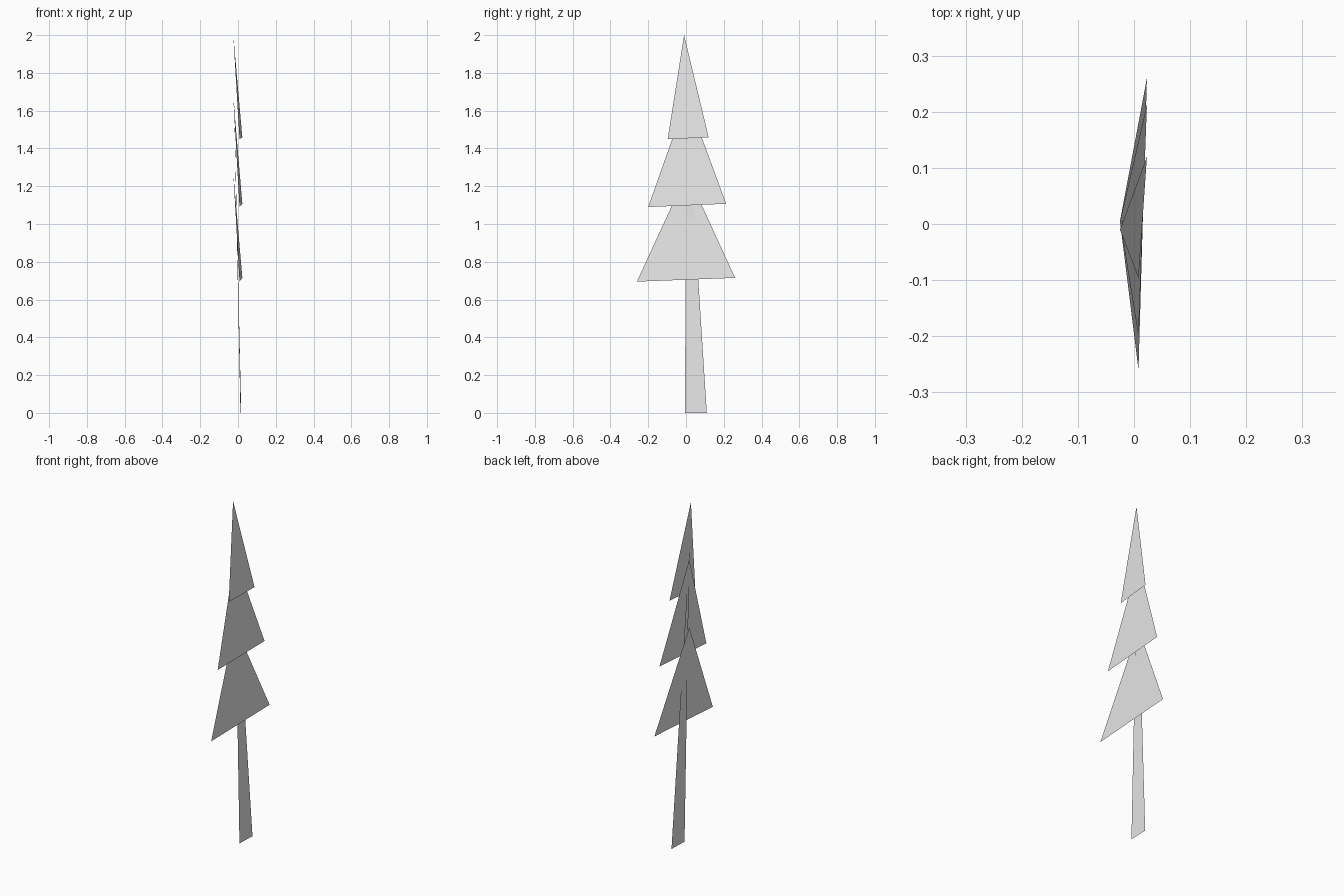
import bpy

cube = bpy.data.objects.get("Cube")
if cube:
    bpy.data.objects.remove(cube, do_unlink=True)

# One plain grey for the whole tree
grey = bpy.data.materials.new("light_grey")
grey.use_nodes = True
colour = (0.8, 0.8, 0.8, 1.0)
grey.diffuse_color = colour
grey.node_tree.nodes["Principled BSDF"].inputs["Base Color"].default_value = colour


def flat_triangle(name, front, back, tip):
    """Single flat sheet from a front corner, a back corner and a tip."""
    mesh = bpy.data.meshes.new(name)
    mesh.from_pydata([front, back, tip], [], [range(3)])
    mesh.materials.append(grey)
    obj = bpy.data.objects.new(name, mesh)
    bpy.context.collection.objects.link(obj)
    return obj


# Trunk: a long sliver that leans back and runs up behind the foliage
flat_triangle("trunk", (0.013, -0.005, 0), (0.017, 0.11, 0), (-0.022, 0, 1.72))

# Foliage tiers, each leaning so its lower edge stands proud of the one below
tiers = {
    "lower_foliage": ((0.008, -0.26, 0.695), (0.023, 0.26, 0.715), (-0.025, 0.005, 1.27)),
    "middle_foliage": ((0.008, -0.2, 1.09), (0.023, 0.213, 1.107), (-0.025, 0.005, 1.67)),
    "upper_foliage": ((0.008, -0.097, 1.45), (0.023, 0.12, 1.458), (-0.025, -0.01, 2)),
}
for name, corners in tiers.items():
    flat_triangle(name, *corners)
